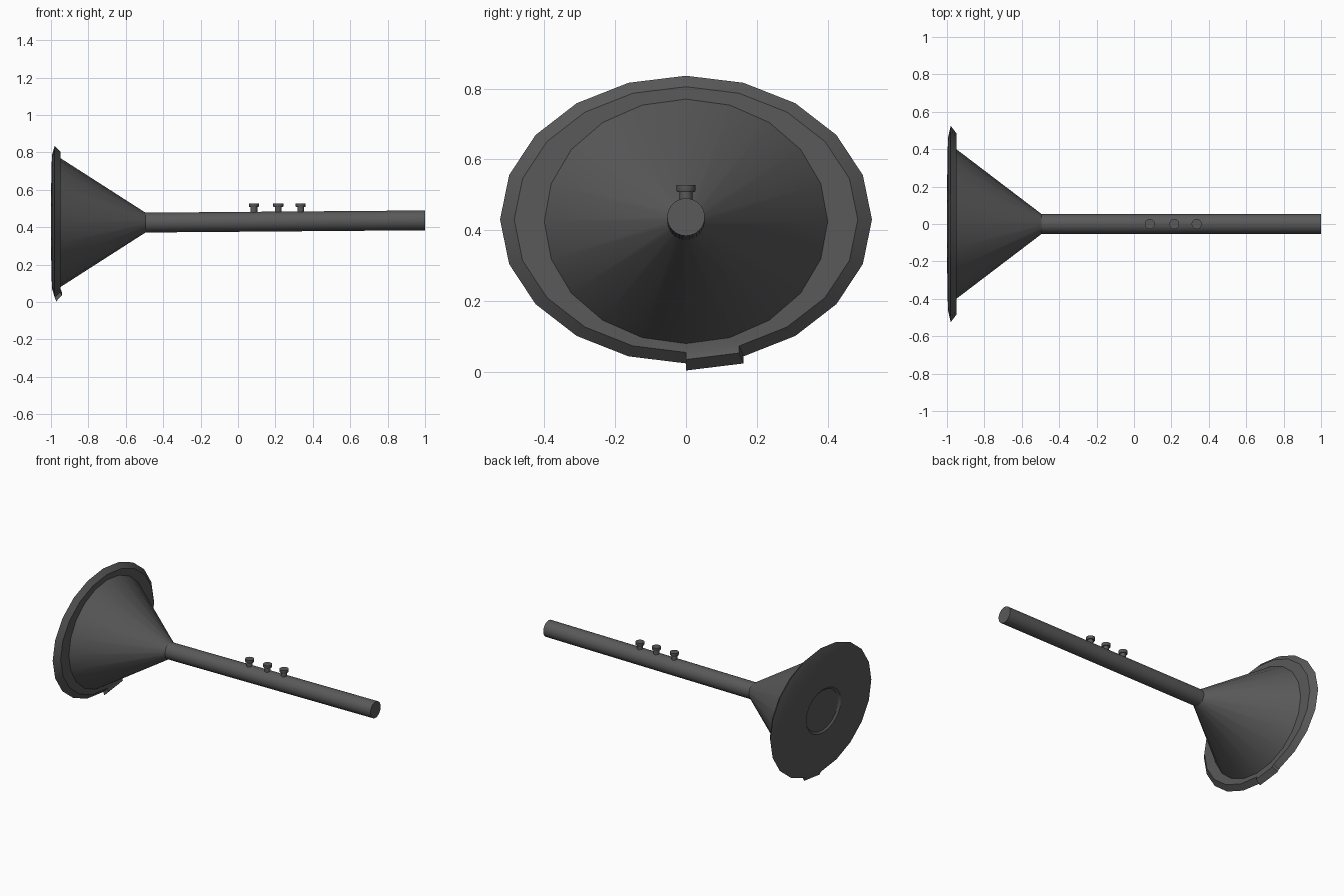
import bpy, bmesh
from math import sin, cos, pi, radians

if "Cube" in bpy.data.objects:
    bpy.data.objects.remove(bpy.data.objects["Cube"])

SIDES = 20
RY, RZ, CZ = 0.525, 0.406, 0.43   # oval bell mouth and its centre height

grey = bpy.data.materials.new("dark_grey")
grey.diffuse_color = (0.1, 0.1, 0.1, 1)
grey.use_nodes = True
grey.node_tree.nodes["Principled BSDF"].inputs["Base Color"].default_value = grey.diffuse_color


def finish(name, bm, smooth=30):
    bmesh.ops.recalc_face_normals(bm, faces=bm.faces)
    mesh = bpy.data.meshes.new(name)
    bm.to_mesh(mesh)
    bm.free()
    ob = bpy.data.objects.new(name, mesh)
    bpy.context.collection.objects.link(ob)
    mesh.materials.append(grey)
    bpy.context.view_layer.objects.active = ob
    ob.select_set(True)
    bpy.ops.object.shade_smooth_by_angle(angle=radians(smooth))
    ob.select_set(False)
    return ob


def loft(rings, n, axis="x"):
    """Rings are (position along axis, radius a, radius b, centre offset)."""
    bm = bmesh.new()
    loops = []
    for p, a, b, c in rings:
        loop = []
        for i in range(n):
            t = 2 * pi * i / n
            co = (p, a * sin(t), c + b * cos(t)) if axis == "x" else (c + a * sin(t), b * cos(t), p)
            loop.append(bm.verts.new(co))
        loops.append(loop)
    for l0, l1 in zip(loops, loops[1:]):
        for i in range(n):
            j = (i + 1) % n
            bm.faces.new((l0[i], l0[j], l1[j], l1[i]))
    bm.faces.new(loops[0])
    bm.faces.new(loops[-1])
    return bm


# bell: shallow mouth recess, front plate, bevelled rim, flange, cone
profile = [(-0.99, 0.165, 0.13, CZ), (-1.0, 0.18, 0.142, CZ), (-0.995, 0.46, 0.355, CZ),
           (-0.98, RY, RZ, CZ), (-0.95, 0.485, 0.375, CZ), (-0.95, 0.40, 0.345, 0.425),
           (-0.49, 0.05, 0.05, 0.425)]
bell = loft(profile, SIDES)

# small foot: one lower rim facet pulled down
bell.faces.ensure_lookup_table()
facet = min((f for f in bell.faces
             if -0.97 < f.calc_center_median().x < -0.96 and f.calc_center_median().y > 0),
            key=lambda f: f.calc_center_median().z)
new = bmesh.ops.extrude_face_region(bell, geom=[facet])["geom"]
bmesh.ops.delete(bell, geom=[facet], context="FACES_ONLY")
bmesh.ops.translate(bell, vec=(0.008, 0, -0.02),
                    verts=[g for g in new if isinstance(g, bmesh.types.BMVert)])
finish("bell", bell, 25)

# long tube, rising slightly toward the mouthpiece end
finish("tube", loft([(-0.5, 0.053, 0.053, 0.425), (1.0, 0.053, 0.053, 0.437)], 32))

# three valve buttons
for k, x in enumerate((0.085, 0.215, 0.335)):
    finish(f"valve_{k + 1}", loft([(0.46, 0.018, 0.018, x), (0.508, 0.018, 0.018, x),
                                   (0.508, 0.025, 0.025, x), (0.512, 0.027, 0.027, x),
                                   (0.528, 0.027, 0.027, x)], 20, "z"))
